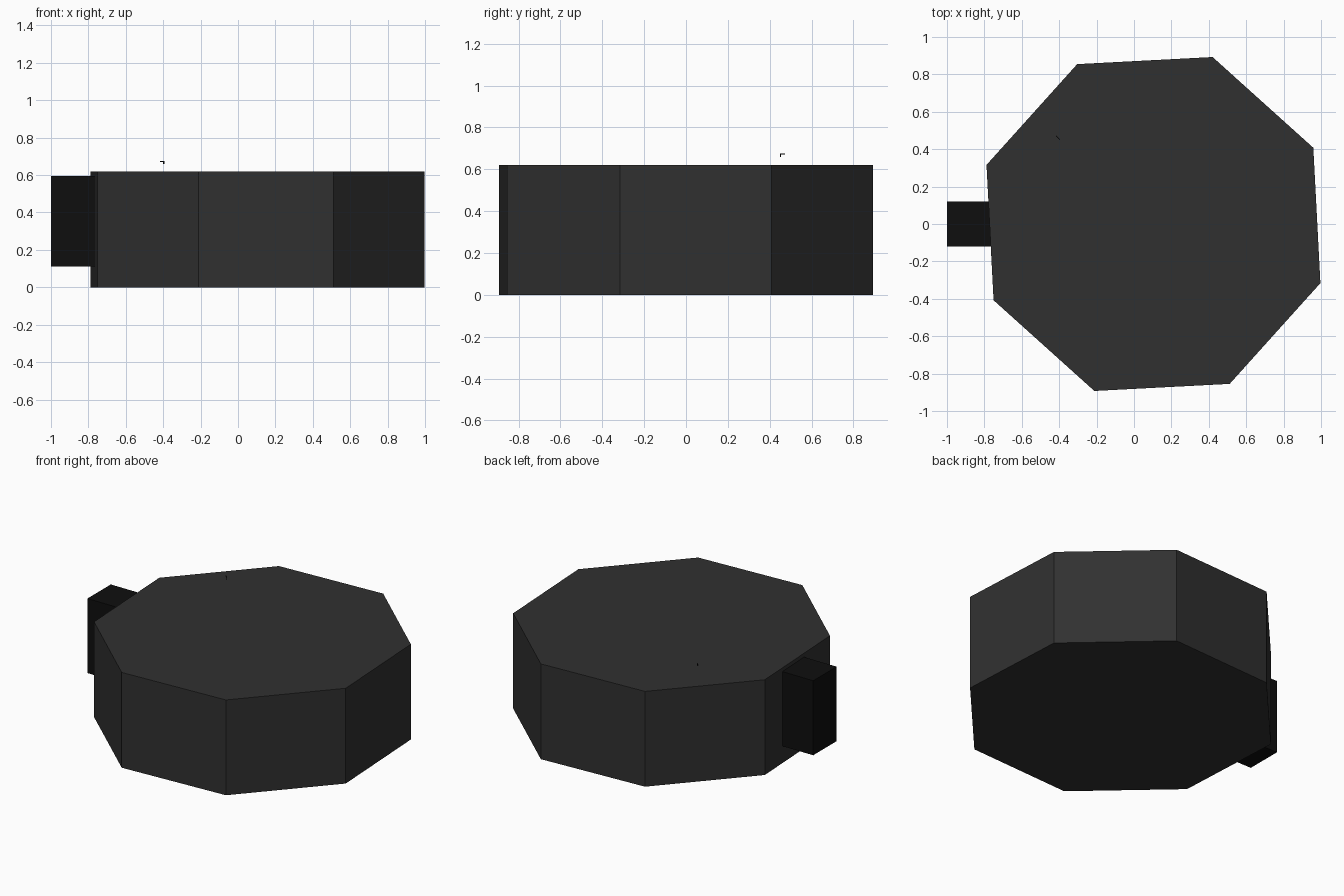
import bpy
from math import radians
from mathutils import Vector

cube = bpy.data.objects.get("Cube")
if cube:
    bpy.data.objects.remove(cube, do_unlink=True)


def material(name, value):
    mat = bpy.data.materials.new(name)
    mat.use_nodes = True
    colour = (value, value, value, 1)
    mat.diffuse_color = colour
    mat.node_tree.nodes["Principled BSDF"].inputs["Base Color"].default_value = colour
    return mat


def finish(name, mat):
    obj = bpy.context.object
    obj.name = name
    obj.data.materials.append(mat)
    return obj


def box(name, low, high, mat, turn=0):
    low, high = Vector(low), Vector(high)
    bpy.ops.mesh.primitive_cube_add(size=1, location=(low + high) / 2,
                                    rotation=(0, 0, radians(turn)))
    obj = finish(name, mat)
    obj.scale = high - low
    return obj


charcoal = material("charcoal", 0.03)
black = material("black", 0.0045)

# Eight-sided drum, turned slightly
bpy.ops.mesh.primitive_cylinder_add(vertices=8, radius=0.947, depth=0.62,
                                    location=(0.104, 0, 0.31),
                                    rotation=(0, 0, radians(-19.5)))
finish("drum_body", charcoal)

# Block on the side
box("side_block", (-1, -0.12, 0.11), (-0.7, 0.12, 0.595), black)

# Tiny bent pin floating over the top
box("pin_arm", (-0.421, 0.459, 0.671), (-0.392, 0.463, 0.676), black, -45)
box("pin_tip", (-0.399, 0.449, 0.658), (-0.395, 0.453, 0.676), black, -45)
